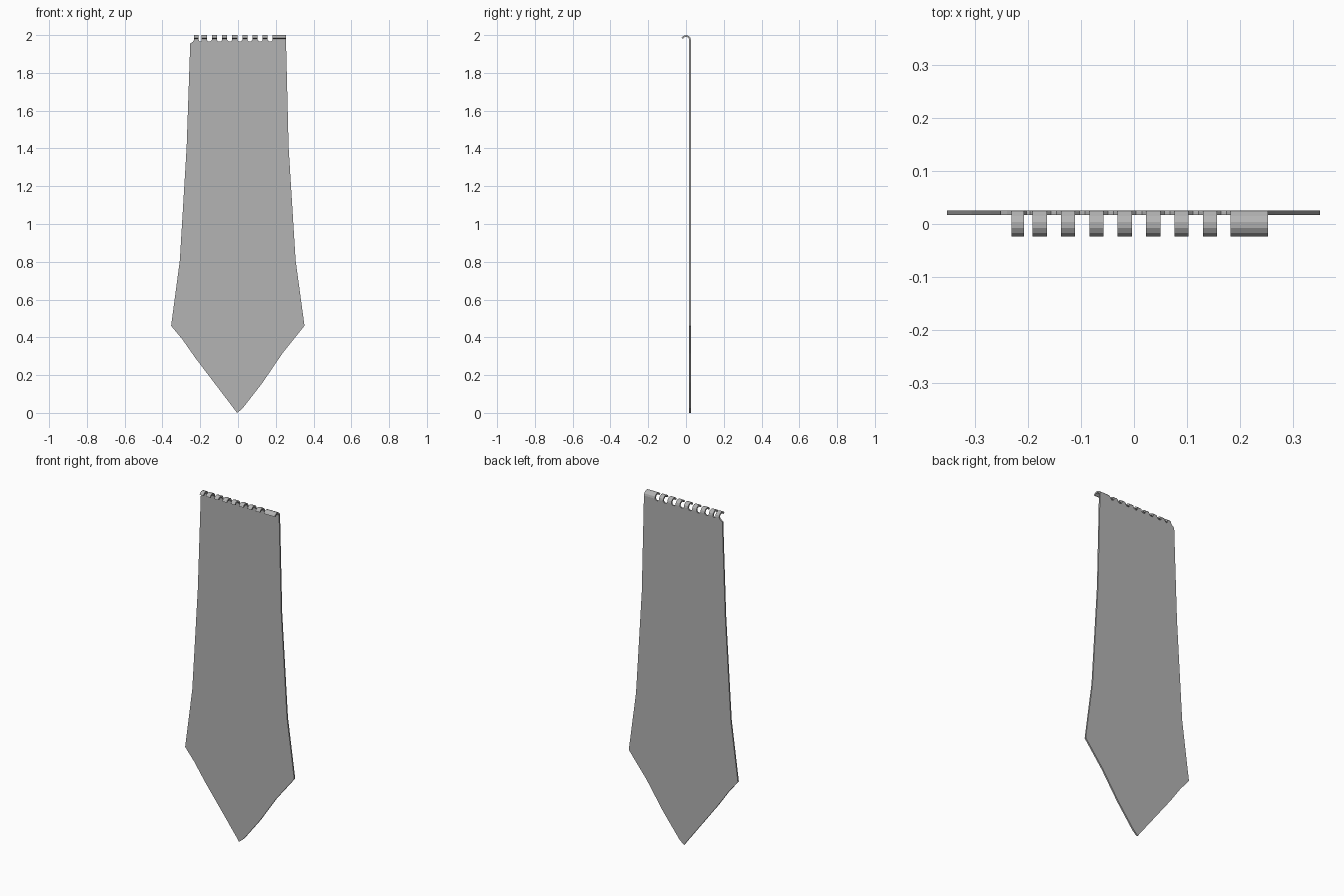
import bpy, bmesh, math

if "Cube" in bpy.data.objects:
    bpy.data.objects.remove(bpy.data.objects["Cube"])

Y0, Y1 = 0.017, 0.026      # plate front / back
ARC_Z, THICK = 1.974, 0.009

# Dark grey finish
grey = bpy.data.materials.new("dark_grey")
grey.diffuse_color = (0.454, 0.454, 0.454, 1)
grey.use_nodes = True
grey.node_tree.nodes["Principled BSDF"].inputs["Base Color"].default_value = grey.diffuse_color


def prism(name, pts, to3d, a, b):
    """Extrude a closed 2D outline between the depths a and b."""
    bm = bmesh.new()
    face = bm.faces.new([bm.verts.new(to3d(p, a)) for p in pts])
    ext = bmesh.ops.extrude_face_region(bm, geom=[face])
    d = [q - p for p, q in zip(to3d(pts[0], a), to3d(pts[0], b))]
    verts = [v for v in ext["geom"] if isinstance(v, bmesh.types.BMVert)]
    bmesh.ops.translate(bm, vec=d, verts=verts)
    bmesh.ops.recalc_face_normals(bm, faces=bm.faces)
    me = bpy.data.meshes.new(name)
    bm.to_mesh(me)
    bm.free()
    me.materials.append(grey)
    ob = bpy.data.objects.new(name, me)
    bpy.context.collection.objects.link(ob)
    return ob


# Hook tab spans along the top edge, last one is wider
tabs = [(-0.232, -0.208)]
tabs += [(-0.192 + 0.0537 * i, -0.165 + 0.0537 * i) for i in range(7)]
tabs += [(0.183, 0.254)]

# Flat blade outline with small scooped notches between tabs
outline = [(0.254, ARC_Z), (0.268, 1.405), (0.305, 0.807), (0.352, 0.461),
           (0.235, 0.315), (0.13, 0.16), (0.025, 0.025), (0.0, 0.003), (-0.006, 0.0),
           (-0.016, 0.015), (-0.13, 0.165), (-0.225, 0.29), (-0.295, 0.39),
           (-0.354, 0.461), (-0.308, 0.807), (-0.272, 1.405), (-0.253, 1.955),
           (-0.240, 1.964)]
for i, (a, b) in enumerate(tabs):
    outline.append((a, ARC_Z))
    if i < len(tabs) - 1:
        outline.append((b, ARC_Z))
        c = tabs[i + 1][0]
        outline.append((b + 0.3 * (c - b), 1.966))
        outline.append((b + 0.7 * (c - b), 1.966))
prism("blade_panel", outline, lambda p, d: (p[0], d, p[1]), Y0, Y1)

# Curled hooks rolling forward over the top
angles = [math.radians(t) for t in (0, 27, 54, 81, 108, 132, 157)]
hook = [(Y1 * math.cos(t), ARC_Z + Y1 * math.sin(t)) for t in angles]
r = Y1 - THICK
hook += [(r * math.cos(t), ARC_Z + r * math.sin(t)) for t in reversed(angles)]
for i, (a, b) in enumerate(tabs):
    prism(f"hook_tab_{i + 1}", hook, lambda p, d: (d, p[0], p[1]), a, b)
